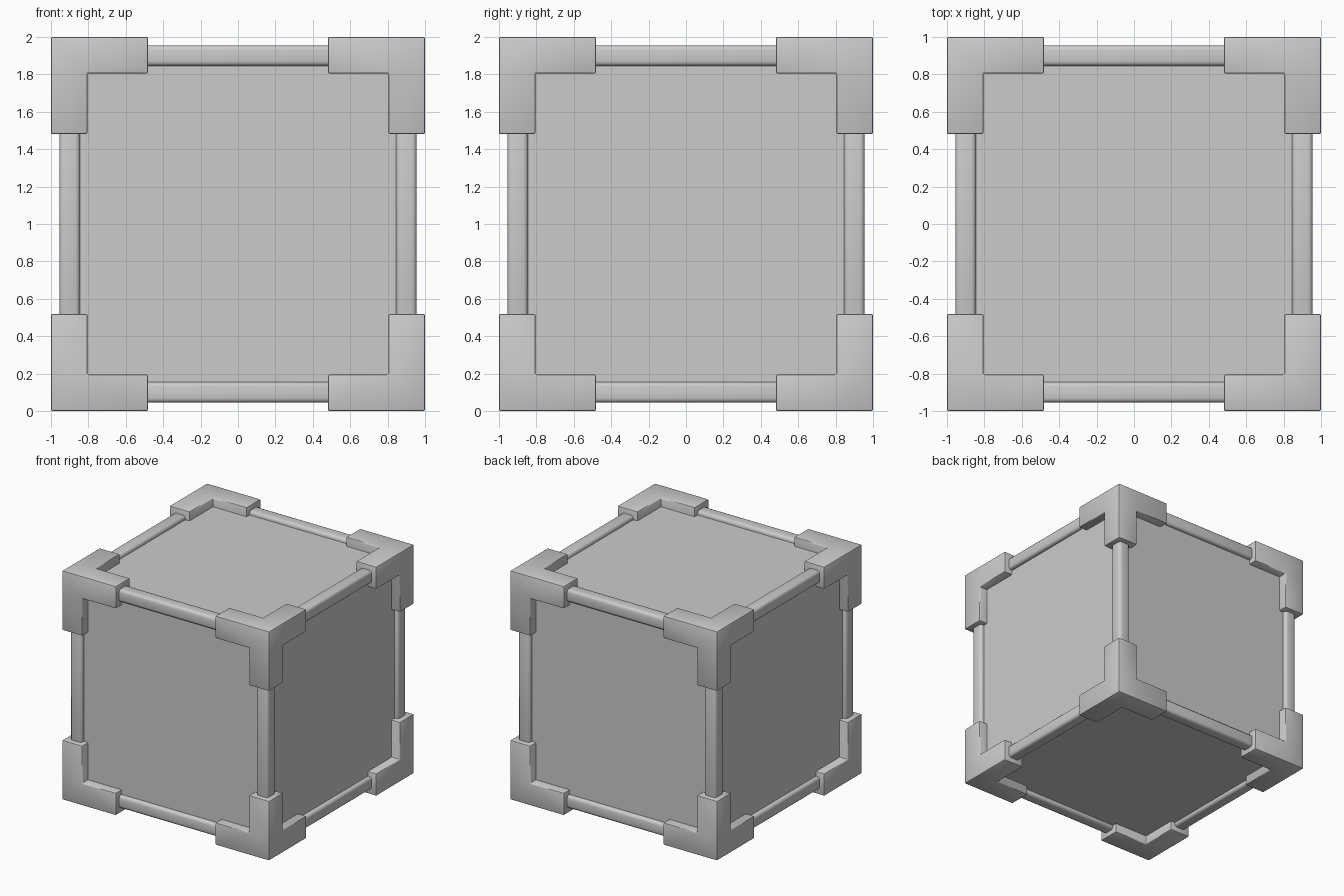
import bpy, bmesh
from mathutils import Vector

if "Cube" in bpy.data.objects:
    bpy.data.objects.remove(bpy.data.objects["Cube"])

CENTER = Vector((0, 0, 1))


def finish(name, bm, mirror_axes, bevel, segments):
    """Turn bmesh into an object, mirror about the crate centre, bevel and smooth."""
    bmesh.ops.recalc_face_normals(bm, faces=bm.faces[:])
    mesh = bpy.data.meshes.new(name)
    bm.to_mesh(mesh)
    bm.free()
    obj = bpy.data.objects.new(name, mesh)
    obj.location = CENTER
    bpy.context.collection.objects.link(obj)
    bpy.ops.object.select_all(action='DESELECT')
    obj.select_set(True)
    bpy.context.view_layer.objects.active = obj
    if any(mirror_axes):
        mod = obj.modifiers.new("mirror", 'MIRROR')
        mod.use_axis = mirror_axes
        mod.use_mirror_merge = False
    if bevel:
        mod = obj.modifiers.new("bevel", 'BEVEL')
        mod.width = bevel
        mod.segments = segments
        mod.limit_method = 'ANGLE'
    bpy.ops.object.convert(target='MESH')
    if bevel:
        bpy.ops.object.shade_smooth_by_angle(angle=0.7)
    return obj


def box(bm, lo, hi):
    lo, hi = Vector(lo), Vector(hi)
    verts = bmesh.ops.create_cube(bm, size=1)["verts"]
    bmesh.ops.scale(bm, vec=hi - lo, verts=verts)
    bmesh.ops.translate(bm, vec=(lo + hi) / 2, verts=verts)


# Plain body whose faces form the six panels
bm = bmesh.new()
box(bm, (-0.92,) * 3, (0.92,) * 3)
finish("panel_body", bm, (False,) * 3, 0, 0)

# Edge rods: one per axis, mirrored to the four parallel edges
for axis in range(3):
    lo, hi = [0.845] * 3, [0.955] * 3
    lo[axis], hi[axis] = -0.6, 0.6
    bm = bmesh.new()
    box(bm, lo, hi)
    finish("edge_rods_" + "xyz"[axis], bm,
           tuple(i != axis for i in range(3)), 0.025, 3)

# Corner brackets: cube with three legs pulled inward, mirrored to eight corners
bm = bmesh.new()
box(bm, (0.805,) * 3, (1,) * 3)
bm.normal_update()
inner = [f for f in bm.faces if min(f.normal) < -0.5]
for f in bmesh.ops.extrude_discrete_faces(bm, faces=inner)["faces"]:
    bmesh.ops.translate(bm, vec=f.normal * 0.325, verts=f.verts[:])
finish("corner_brackets", bm, (True,) * 3, 0.01, 2)
